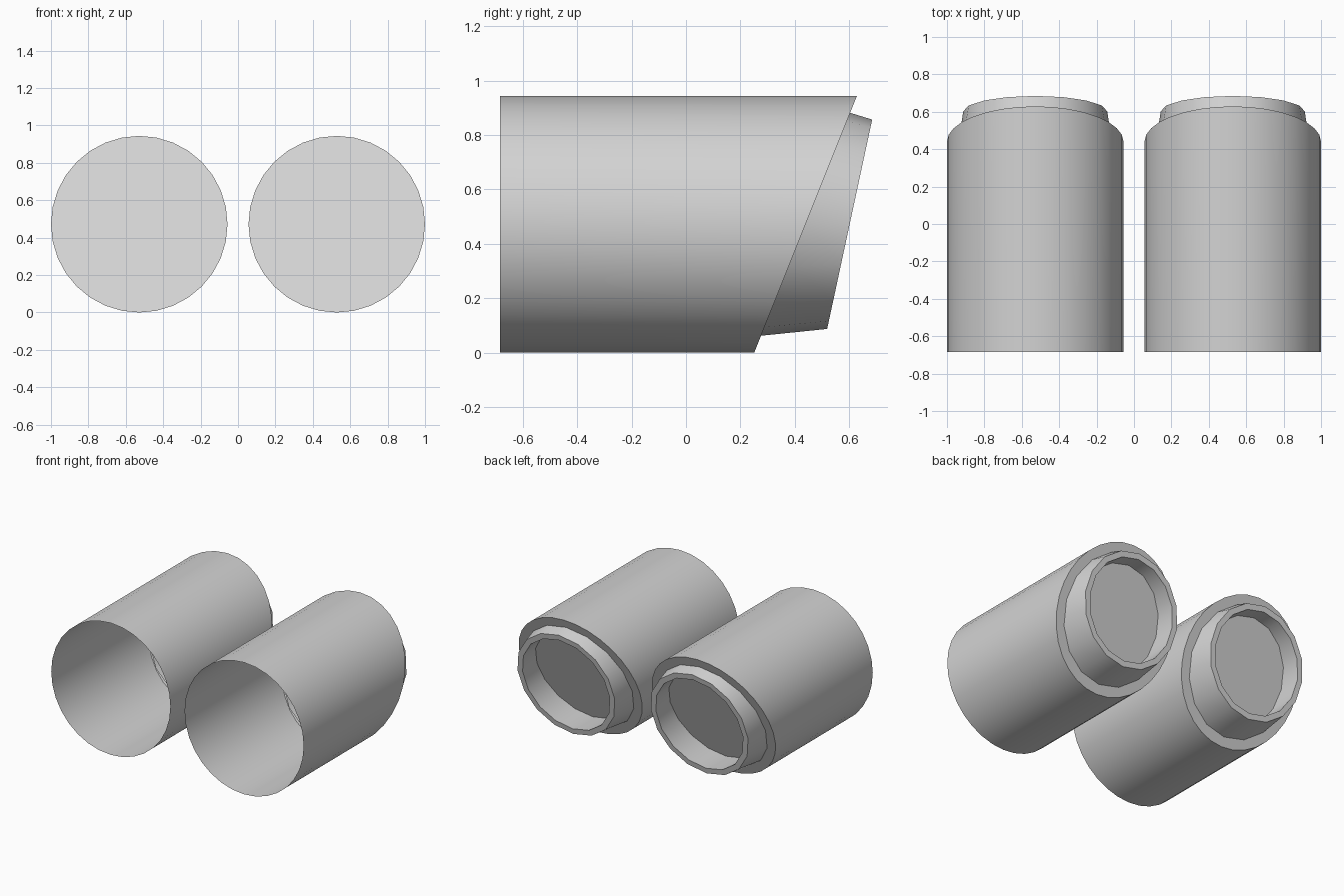
import bpy, bmesh, math

cube = bpy.data.objects.get("Cube")
if cube:
    bpy.data.objects.remove(cube)

AXIS_X, AXIS_Z = 0.528, 0.472
BARREL_R = 0.472
FRONT_Y = -0.685
CUT = (0.44, 0.4)  # centre y and slope of the slanted rear end

grey = bpy.data.materials.new("plain_grey")
grey.use_nodes = True
COLOUR = (0.65, 0.65, 0.65, 1)
grey.diffuse_color = COLOUR
grey.node_tree.nodes["Principled BSDF"].inputs["Base Color"].default_value = COLOUR


def ring(bm, radius, sides, y, slope=0.0):
    """Closed loop of edges around the y axis, lying on a tilted plane."""
    verts = []
    for i in range(sides):
        a = math.tau * i / sides
        z = radius * math.sin(a)
        verts.append(bm.verts.new((radius * math.cos(a), y + slope * z, z)))
    return [bm.edges.new((verts[i], verts[(i + 1) % sides])) for i in range(sides)]


def loft(name, x, sections):
    """Skin a run of rings, given as radius, sides, centre y, slope."""
    bm = bmesh.new()
    loops = [ring(bm, *s) for s in sections]
    for a, b in zip(loops, loops[1:]):
        bmesh.ops.bridge_loops(bm, edges=a + b)
    bmesh.ops.recalc_face_normals(bm, faces=bm.faces[:])
    mesh = bpy.data.meshes.new(name)
    bm.to_mesh(mesh)
    bm.free()
    mesh.materials.append(grey)
    obj = bpy.data.objects.new(name, mesh)
    obj.location = (x, 0, AXIS_Z)
    bpy.context.collection.objects.link(obj)
    bpy.ops.object.select_all(action='DESELECT')
    obj.select_set(True)
    bpy.context.view_layer.objects.active = obj
    bpy.ops.object.shade_smooth_by_angle(angle=math.radians(30))


for side, sign in (("left", 1), ("right", -1)):
    # Open barrel with a slanted flange closing in towards the collar
    loft(side + "_barrel", sign * AXIS_X, [
        (BARREL_R, 32, FRONT_Y, 0),
        (BARREL_R, 32, *CUT),
        (0.41, 16, *CUT),
    ])
    # Tapered collar, rim and inner sleeve reaching back into the barrel
    loft(side + "_collar", sign * AXIS_X, [
        (0.41, 16, *CUT),
        (0.385, 16, 0.602, 0.215),
        (0.345, 16, 0.602, 0.215),
        (0.345, 16, 0.27, 0.4),
    ])
